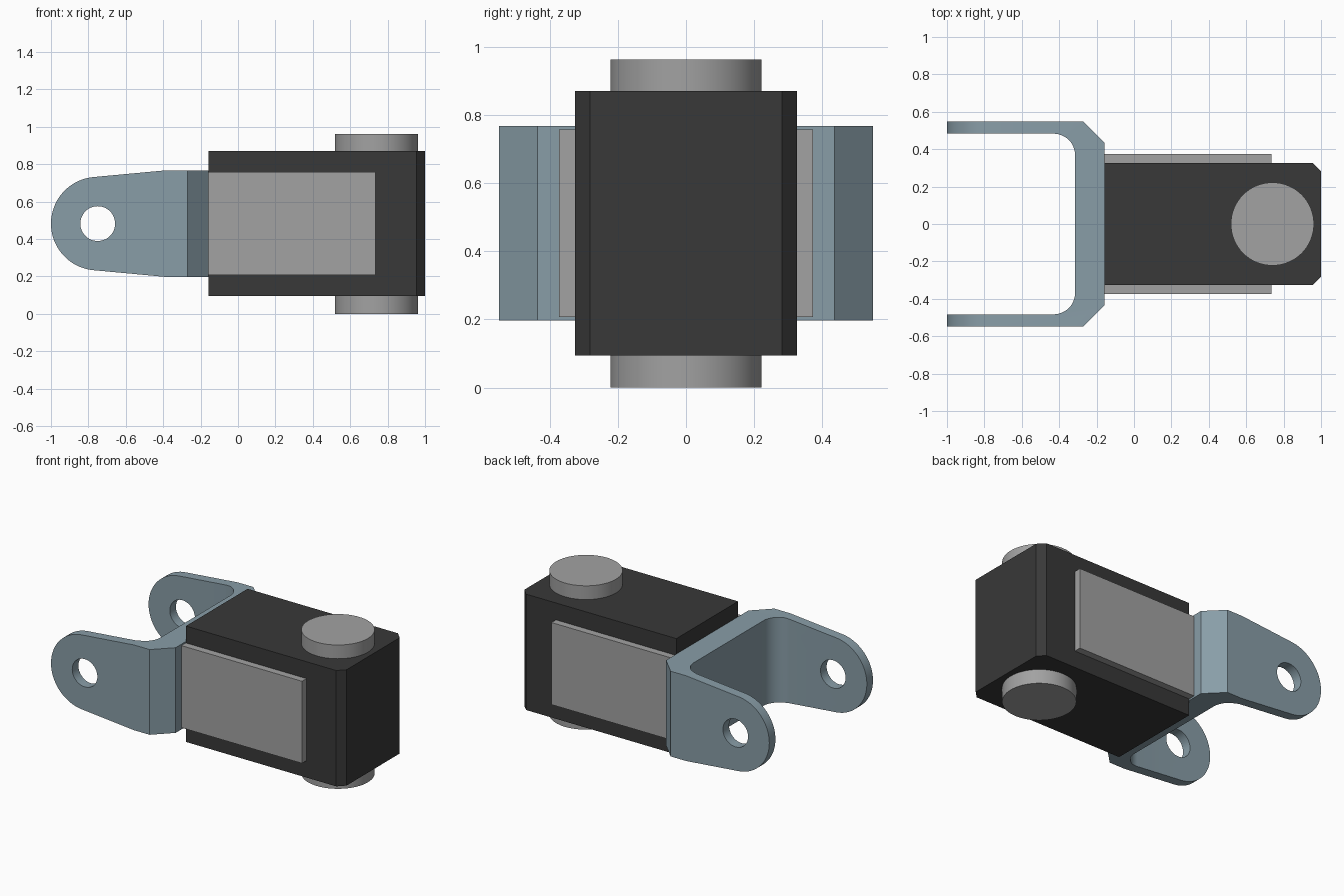
import bpy, bmesh, math

if "Cube" in bpy.data.objects:
    bpy.data.objects.remove(bpy.data.objects["Cube"])

def material(name, rgb):
    m = bpy.data.materials.new(name)
    m.diffuse_color = (*rgb, 1)
    m.use_nodes = True
    m.node_tree.nodes["Principled BSDF"].inputs["Base Color"].default_value = m.diffuse_color
    return m

DARK = material("dark_grey", (0.04, 0.04, 0.04))
BLUE = material("steel_blue", (0.25, 0.34, 0.39))
GREY = material("mid_grey", (0.36, 0.36, 0.36))

def prism(name, pts, lo, hi, mat=None, axis="z"):
    """Extrude a 2D profile: (x, y) along z, or (x, z) along y."""
    bm = bmesh.new()
    place = (lambda a, b: (a, b, lo)) if axis == "z" else (lambda a, b: (a, lo, b))
    face = bm.faces.new([bm.verts.new(place(a, b)) for a, b in pts])
    ext = bmesh.ops.extrude_face_region(bm, geom=[face])["geom"]
    vec = (0, 0, hi - lo) if axis == "z" else (0, hi - lo, 0)
    bmesh.ops.translate(bm, vec=vec, verts=[v for v in ext if isinstance(v, bmesh.types.BMVert)])
    bmesh.ops.recalc_face_normals(bm, faces=bm.faces)
    me = bpy.data.meshes.new(name)
    bm.to_mesh(me)
    bm.free()
    ob = bpy.data.objects.new(name, me)
    bpy.context.collection.objects.link(ob)
    if mat:
        me.materials.append(mat)
    return ob

def arc(cx, cy, r, a0, a1, n):
    return [(cx + r * math.cos(math.radians(a0 + (a1 - a0) * i / n)),
             cy + r * math.sin(math.radians(a0 + (a1 - a0) * i / n))) for i in range(n + 1)]

def smooth(ob):
    bpy.ops.object.select_all(action="DESELECT")
    bpy.context.view_layer.objects.active = ob
    ob.select_set(True)
    bpy.ops.object.shade_smooth_by_angle(angle=math.radians(25))

def mirrored(half):
    return half + [(x, -y) for x, y in reversed(half)]

# Main body with chamfered end corners
prism("body", mirrored([(-0.157, 0.326), (0.955, 0.326), (1.0, 0.281)]), 0.095, 0.87, DARK)

# Raised side plates
for side, s in (("front", -1), ("back", 1)):
    prism(side + "_plate", [(-0.157, 0.208), (0.735, 0.208), (0.735, 0.757), (-0.157, 0.757)],
          s * 0.30, s * 0.373, GREY, "y")

# Pivot pin through the body
smooth(prism("pivot_pin", arc(0.74, 0, 0.222, 0, 360, 64)[:-1], 0, 0.962, GREY))

# Fork bracket: U-shaped plan, cut to the rounded side outline and drilled
outer = [(-1.01, 0.548), (-0.27, 0.548), (-0.157, 0.435)]
inner = arc(-0.43, 0.368, 0.115, 0, 90, 12) + [(-1.01, 0.483)]
fork = prism("fork_bracket", mirrored(outer) + [(x, -y) for x, y in reversed(inner)] + inner,
             0.1, 0.9, BLUE)
ZC = 0.482
outline = ([(0.0, ZC + 0.285), (-0.385, ZC + 0.285)] + arc(-0.75, ZC, 0.25, 95, 265, 40)
           + [(-0.385, ZC - 0.285), (0.0, ZC - 0.285)])
cutters = [(prism("outline_cutter", outline, -0.7, 0.7, BLUE, "y"), "INTERSECT"),
           (prism("hole_cutter", arc(-0.75, ZC, 0.093, 0, 360, 48)[:-1], -0.8, 0.8, BLUE, "y"), "DIFFERENCE")]
bpy.context.view_layer.objects.active = fork
for cutter, op in cutters:
    mod = fork.modifiers.new(op.title(), "BOOLEAN")
    mod.object, mod.operation, mod.solver = cutter, op, "EXACT"
    bpy.ops.object.modifier_apply(modifier=mod.name)
    bpy.data.objects.remove(cutter)
smooth(fork)
